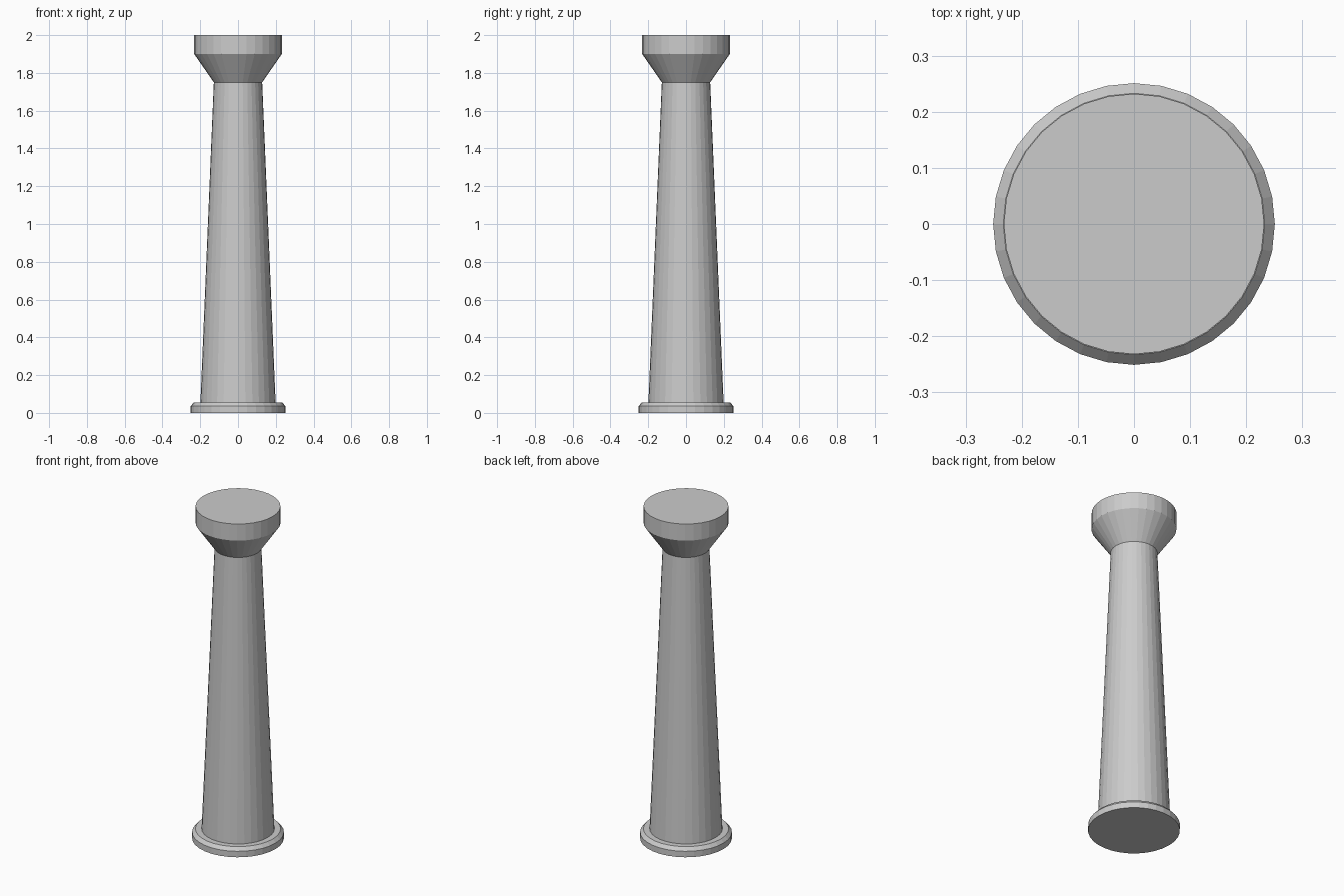
import bpy
import bmesh
from math import cos, sin, tau

if "Cube" in bpy.data.objects:
    bpy.data.objects.remove(bpy.data.objects["Cube"])

SIDES = 32


def lathe(name, profile):
    """Closed, flat-faceted solid from (radius, height) points, bottom to top."""
    bm = bmesh.new()
    rings = [[bm.verts.new((r * cos(tau * i / SIDES), r * sin(tau * i / SIDES), z))
              for i in range(SIDES)] for r, z in profile]
    for low, high in zip(rings, rings[1:]):
        for i in range(SIDES):
            j = (i + 1) % SIDES
            bm.faces.new((low[i], low[j], high[j], high[i]))
    bm.faces.new(rings[0][::-1])
    bm.faces.new(rings[-1])
    mesh = bpy.data.meshes.new(name)
    bm.to_mesh(mesh)
    bm.free()
    obj = bpy.data.objects.new(name, mesh)
    bpy.context.collection.objects.link(obj)
    return obj


# Round foot with a chamfered rim
lathe("base", [(0.251, 0), (0.251, 0.036), (0.233, 0.056)])

# Tapered column shaft
lathe("shaft", [(0.199, 0.056), (0.128, 1.75)])

# Flared capital with a straight drum on top
lathe("capital", [(0.128, 1.75), (0.232, 1.90), (0.232, 2.0)])
